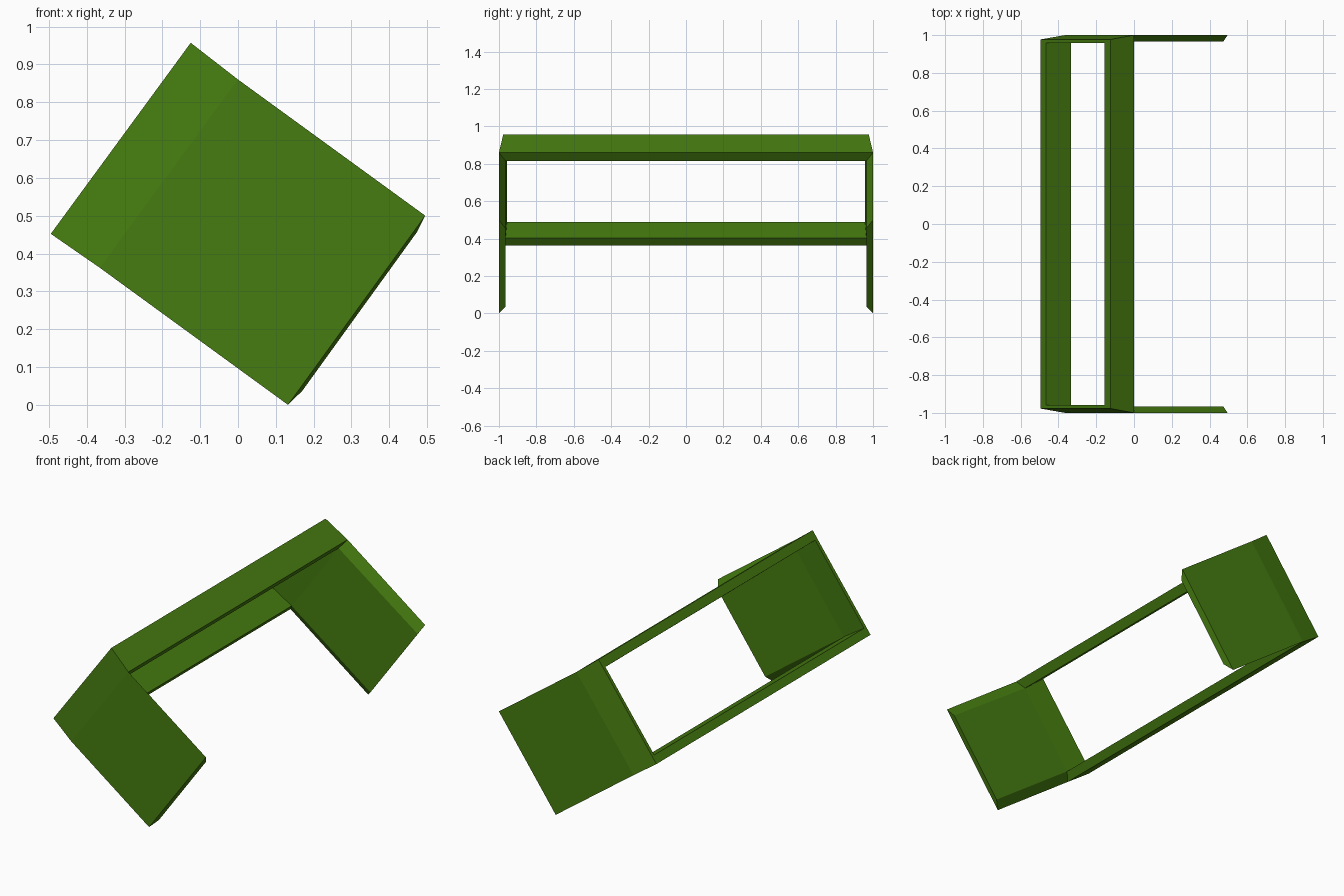
import bpy
import bmesh

cube = bpy.data.objects.get("Cube")
if cube:
    bpy.data.objects.remove(cube, do_unlink=True)

green = bpy.data.materials.new("leaf_green")
green.use_nodes = True
colour = (0.06, 0.2, 0.005, 1)
green.diffuse_color = colour
green.node_tree.nodes["Principled BSDF"].inputs["Base Color"].default_value = colour

# Stations along the tilted bracket: (upper x, z), (lower x, z), half width
OUTER = {
    "back": ((-0.125, 0.957), (-0.495, 0.452), 0.977),
    "bend": ((0.0, 0.86), (-0.365, 0.362), 1.0),
    "tip": ((0.495, 0.5), (0.132, 0.0), 1.0),
}
INNER = {
    "back": ((-0.155, 0.915), (-0.467, 0.49), 0.957),
    "bend": ((-0.033, 0.815), (-0.333, 0.402), 0.965),
    "tip": ((0.472, 0.455), (0.17, 0.037), 0.965),
}

bm = bmesh.new()


def add_ring(station):
    """Four corners in order: upper front, upper rear, lower rear, lower front."""
    upper, lower, w = station
    corners = ((upper, -w), (upper, w), (lower, w), (lower, -w))
    return [bm.verts.new((x, y, z)) for (x, z), y in corners]


outer = {name: add_ring(s) for name, s in OUTER.items()}
inner = {name: add_ring(s) for name, s in INNER.items()}


def bridge(a, b, i):
    j = (i + 1) % 4
    bm.faces.new((a[i], a[j], b[j], b[i]))


# Mitred rectangular frame at the back
for side in range(4):
    bridge(outer["back"], inner["back"], side)
    bridge(outer["back"], outer["bend"], side)
    bridge(inner["back"], inner["bend"], side)

# Exposed edges of the upper and lower rails
for side in (0, 2):
    bridge(outer["bend"], inner["bend"], side)

# Side panels: broad faces, end caps and bevelled long edges
for side in (1, 3):
    bridge(outer["bend"], outer["tip"], side)
    bridge(inner["bend"], inner["tip"], side)
    bridge(outer["tip"], inner["tip"], side)
for k in range(4):
    bm.faces.new((outer["bend"][k], outer["tip"][k],
                  inner["tip"][k], inner["bend"][k]))

bmesh.ops.recalc_face_normals(bm, faces=bm.faces)
mesh = bpy.data.meshes.new("bracket_frame")
bm.to_mesh(mesh)
bm.free()
mesh.materials.append(green)
bracket = bpy.data.objects.new("bracket_frame", mesh)
bpy.context.collection.objects.link(bracket)
